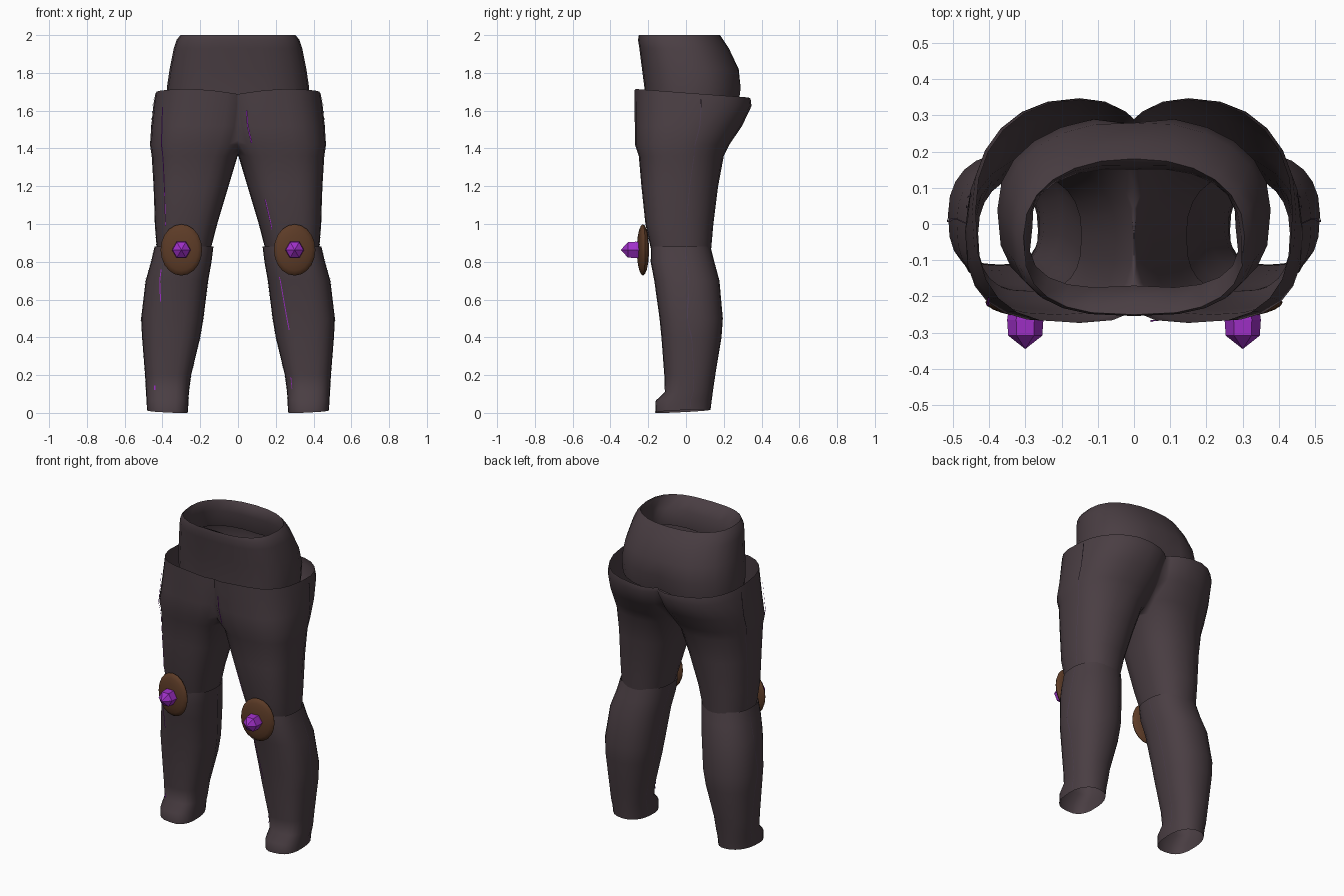
import bpy, bmesh, math
from mathutils import Vector

if "Cube" in bpy.data.objects:
    bpy.data.objects.remove(bpy.data.objects["Cube"])


def material(name, rgb):
    m = bpy.data.materials.new(name)
    m.diffuse_color = (*rgb, 1)
    m.use_nodes = True
    m.node_tree.nodes["Principled BSDF"].inputs["Base Color"].default_value = m.diffuse_color
    return m


CLOTH = material("charcoal cloth", (0.068, 0.048, 0.056))
LEATHER = material("brown leather", (0.108, 0.044, 0.020))
PURPLE = material("purple crystal", (0.350, 0.030, 0.580))
SEAM = material("plum grey seam", (0.075, 0.050, 0.080))
N = 24

# Cross sections: z, inner x, middle x, outer x, front y, back y
THIGH = [(0.865, 0.145, 0.285, 0.430, -0.185, 0.133),
         (1.00, 0.110, 0.280, 0.440, -0.215, 0.145),
         (1.20, 0.050, 0.245, 0.447, -0.236, 0.170),
         (1.36, 0.002, 0.205, 0.457, -0.250, 0.200),
         (1.42, -0.045, 0.190, 0.466, -0.270, 0.230),
         (1.52, -0.075, 0.165, 0.459, -0.271, 0.297),
         (1.65, -0.09, 0.150, 0.447, -0.273, 0.347),
         (1.715, -0.09, 0.150, 0.437, -0.273, 0.342)]
SHIN = [(0.01, 0.265, 0.370, 0.482, -0.163, 0.130),
        (0.065, 0.262, 0.370, 0.484, -0.160, 0.136),
        (0.11, 0.260, 0.370, 0.487, -0.112, 0.142),
        (0.20, 0.248, 0.370, 0.492, -0.115, 0.155),
        (0.40, 0.200, 0.355, 0.508, -0.130, 0.188),
        (0.50, 0.183, 0.345, 0.513, -0.140, 0.195),
        (0.70, 0.158, 0.325, 0.489, -0.168, 0.177),
        (0.80, 0.140, 0.300, 0.460, -0.187, 0.150),
        (0.88, 0.130, 0.285, 0.442, -0.185, 0.130)]
WAIST = [(1.62, -0.374, 0, 0.374, -0.215, 0.285),
         (1.72, -0.377, 0, 0.377, -0.220, 0.298),
         (1.82, -0.362, 0, 0.362, -0.233, 0.283),
         (1.93, -0.340, 0, 0.340, -0.247, 0.227),
         (1.975, -0.325, 0, 0.325, -0.254, 0.197),
         (2.00, -0.305, 0, 0.305, -0.250, 0.180),
         (1.985, -0.288, 0, 0.288, -0.215, 0.160),
         (1.93, -0.278, 0, 0.278, -0.170, 0.150),
         (1.82, -0.300, 0, 0.300, -0.175, 0.180)]


def ring_point(r, t, scale=1.0):
    """Squared-off oval, fuller at the front than at the back."""
    z, x0, cx, x1, y0, y1 = r
    c, s = math.cos(t), math.sin(t)
    e = 0.72 if s < 0 else 0.90
    px = math.copysign(abs(c) ** e, c) * scale
    py = math.copysign(abs(s) ** e, s) * scale
    cy = (y0 + y1) / 2
    return Vector((cx + px * ((x1 - cx) if px > 0 else (cx - x0)), cy + py * (y1 - y0) / 2, z))


def surface(rings, z, t, scale):
    for a, b in zip(rings, rings[1:]):
        if a[0] <= z <= b[0]:
            f = (z - a[0]) / (b[0] - a[0])
            return ring_point(a, t, scale).lerp(ring_point(b, t, scale), f)
    return ring_point(rings[-1], t, scale)


def finish(bm, name, mat, mirror=False, smooth=40):
    me = bpy.data.meshes.new(name)
    bm.to_mesh(me)
    bm.free()
    ob = bpy.data.objects.new(name, me)
    bpy.context.collection.objects.link(ob)
    me.materials.append(mat)
    if mirror:
        m = ob.modifiers.new("Mirror", 'MIRROR')
        m.merge_threshold = 0.002
    if smooth:
        bpy.ops.object.select_all(action='DESELECT')
        ob.select_set(True)
        bpy.context.view_layer.objects.active = ob
        bpy.ops.object.shade_smooth_by_angle(angle=math.radians(smooth))
    return ob


def tube(name, rings, mirror, adjust):
    bm = bmesh.new()
    rows = []
    for i, r in enumerate(rings):
        row = []
        for k in range(N):
            p = ring_point(r, math.tau * k / N)
            adjust(i, p)
            row.append(bm.verts.new(p))
        rows.append(row)
    for a, b in zip(rows, rows[1:]):
        for k in range(N):
            j = (k + 1) % N
            bm.faces.new((a[k], a[j], b[j], b[k]))
    if mirror:
        # trim at the centre line so both legs join above the crotch
        bmesh.ops.bisect_plane(bm, geom=bm.verts[:] + bm.edges[:] + bm.faces[:],
                               plane_co=(0, 0, 0), plane_no=(1, 0, 0), clear_inner=True)
    return finish(bm, name, CLOTH, mirror, 75)


def thigh_hem(i, p):
    if i == len(THIGH) - 1:
        p.z -= 0.045 * (p.y + 0.27) / 0.6 + 0.025 * max(0, 1 - abs(p.x) / 0.2)
    elif i == len(THIGH) - 2:
        p.z -= 0.025 * (p.y + 0.27) / 0.6


def shin_hem(i, p):
    if i == 0:
        p.z = max(0, 0.005 + 0.05 * (p.y + 0.1) + 0.05 * (p.x - 0.37))


def waist_shape(i, p):
    if i < 3 and p.y > 0:      # cleft at the back
        p.y -= (0.035, 0.022, 0.004)[i] * math.exp(-(p.x / 0.06) ** 2)
    if i > 5:                  # squarer inner opening
        d = abs(p.x) / 0.29 * abs(p.y) / 0.18
        p.x *= 1 + 0.16 * d
        p.y *= 1 + 0.16 * d


# Cloth parts
tube("thigh_sleeves", THIGH, True, thigh_hem)
tube("shin_sleeves", SHIN, True, shin_hem)
tube("waistband", WAIST, False, waist_shape)


def ribbon(name, mat, rings, path, width, side=0, lift=1.03):
    """Thin strip on a leg; path holds (z, angle in degrees)."""
    bm = bmesh.new()
    pairs = []
    for (za, ta), (zb, tb) in zip(path, path[1:]):
        for k in range(17):
            f = k / 16
            z, t = za + (zb - za) * f, math.radians(ta + (tb - ta) * f)
            d = width / 0.35
            pair = [surface(rings, z, t + s * d, lift) for s in (-1, 1)]
            if side < 0:
                for p in pair:
                    p.x = -p.x
            pairs.append([bm.verts.new(p) for p in pair])
    for a, b in zip(pairs, pairs[1:]):
        bm.faces.new((a[0], a[1], b[1], b[0]))
    bmesh.ops.remove_doubles(bm, verts=bm.verts[:], dist=0.0001)
    return finish(bm, name, mat, side == 0, 0)


# Side and inner leg seams
ribbon("thigh_side_seam", SEAM, THIGH, [(0.88, 8), (1.36, 15), (1.66, 6)], 0.003, 0, 1.015)
ribbon("shin_side_seam", SEAM, SHIN, [(0.03, 12), (0.5, -3), (0.87, 7)], 0.003, 0, 1.015)
ribbon("shin_inner_seam", SEAM, SHIN, [(0.05, 172), (0.87, 178)], 0.003, 0, 1.015)
# Purple piping slivers, different on each leg
ribbon("left_thigh_piping", PURPLE, THIGH, [(0.99, -58), (1.62, -42)], 0.0055, -1)
ribbon("left_shin_piping", PURPLE, SHIN, [(0.59, -72), (0.76, -62)], 0.006, -1)
ribbon("left_ankle_piping", PURPLE, SHIN, [(0.12, -62), (0.145, -62)], 0.012, -1)
ribbon("right_thigh_upper_piping", PURPLE, THIGH, [(1.43, -111), (1.6, -109)], 0.006, 1)
ribbon("right_thigh_lower_piping", PURPLE, THIGH, [(0.97, -120), (1.13, -119)], 0.007, 1)
ribbon("right_shin_piping", PURPLE, SHIN, [(0.44, -112), (0.72, -119)], 0.006, 1)
ribbon("right_ankle_piping", PURPLE, SHIN, [(0.13, -130), (0.19, -130)], 0.008, 1)

for side, label in ((1, "right"), (-1, "left")):
    # Oval leather knee pad
    bm = bmesh.new()
    bmesh.ops.create_uvsphere(bm, u_segments=20, v_segments=10, radius=1)
    for v in bm.verts:
        x, y, z = v.co
        v.co = (side * 0.30 + x * 0.110, -0.228 + z * 0.030 + side * x * 0.012, 0.863 + y * 0.136)
    bmesh.ops.recalc_face_normals(bm, faces=bm.faces[:])
    finish(bm, label + "_knee_pad", LEATHER)

    # Six-sided crystal spike
    bm = bmesh.new()
    rows = []
    for y, r in ((-0.235, 0.046), (-0.265, 0.050), (-0.308, 0.047)):
        rows.append([bm.verts.new((side * 0.30 + r * math.cos(k * math.tau / 6), y,
                                   0.863 + r * math.sin(k * math.tau / 6))) for k in range(6)])
    tip = bm.verts.new((side * 0.30, -0.345, 0.863))
    for k in range(6):
        j = (k + 1) % 6
        for a, b in zip(rows, rows[1:]):
            bm.faces.new((a[k], a[j], b[j], b[k]))
        bm.faces.new((rows[-1][k], rows[-1][j], tip))
    bm.faces.new(rows[0])
    bmesh.ops.recalc_face_normals(bm, faces=bm.faces[:])
    finish(bm, label + "_crystal", PURPLE, smooth=0)
